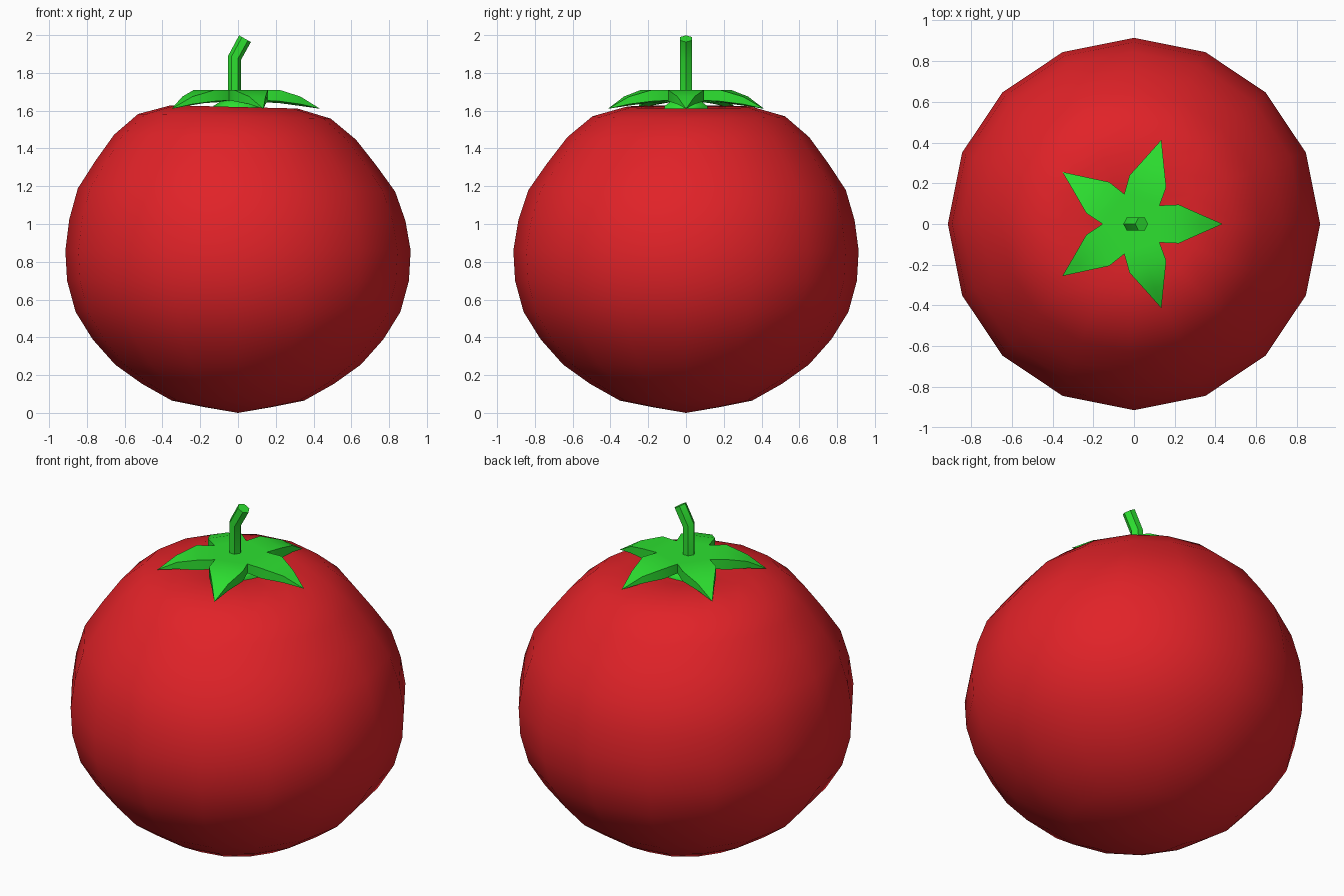
import bpy, bmesh, math
from mathutils import Vector, Matrix

if "Cube" in bpy.data.objects:
    bpy.data.objects.remove(bpy.data.objects["Cube"])


def material(name, color):
    m = bpy.data.materials.new(name)
    m.diffuse_color = color
    m.use_nodes = True
    m.node_tree.nodes["Principled BSDF"].inputs["Base Color"].default_value = m.diffuse_color
    return m


def finish(bm, name, mat, angle):
    bmesh.ops.remove_doubles(bm, verts=bm.verts, dist=1e-5)
    bmesh.ops.recalc_face_normals(bm, faces=bm.faces)
    me = bpy.data.meshes.new(name)
    bm.to_mesh(me)
    bm.free()
    me.materials.append(mat)
    for p in me.polygons:
        p.use_smooth = True
    me.set_sharp_from_angle(angle=math.radians(angle))
    ob = bpy.data.objects.new(name, me)
    bpy.context.collection.objects.link(ob)
    return ob


def loft(bm, rings, cap=True):
    rows = [[bm.verts.new(p) for p in ring] for ring in rings]
    n = len(rows[0])
    for a, b in zip(rows, rows[1:]):
        for i in range(n):
            j = (i + 1) % n
            bm.faces.new((a[i], a[j], b[j], b[i]))
    if cap:
        bm.faces.new(rows[0])
        bm.faces.new(rows[-1])


red = material("red_skin", (0.75, 0.016, 0.021, 1))
green = material("leaf_green", (0.026, 0.75, 0.03, 1))

# Fruit: 16-sided lathe with a shallow dimple on top, leaning slightly
profile = [(0.175, 0.03), (0.35, 0.065), (0.51, 0.155), (0.65, 0.255),
           (0.77, 0.39), (0.86, 0.535), (0.905, 0.70), (0.914, 0.86),
           (0.89, 1.02), (0.84, 1.18), (0.745, 1.32), (0.64, 1.46),
           (0.51, 1.57), (0.335, 1.62), (0.17, 1.605)]
SEG = 16
bm = bmesh.new()
rings = []
for r, z in profile:
    lean = max(0, z - 0.9) / 0.7
    rings.append([(r * math.cos(2 * math.pi * i / SEG) - 0.02 * lean,
                   r * math.sin(2 * math.pi * i / SEG) + 0.015 * lean,
                   z - 0.025 * lean * r * math.cos(2 * math.pi * i / SEG))
                  for i in range(SEG)])
loft(bm, rings, cap=False)
bm.verts.ensure_lookup_table()
for start, z in ((0, 0.0), (SEG * (len(profile) - 1), 1.585)):
    pole = bm.verts.new((0, 0, z))
    bm.verts.ensure_lookup_table()
    for i in range(SEG):
        bm.faces.new((bm.verts[start + i],
                      bm.verts[start + (i + 1) % SEG], pole))
finish(bm, "fruit", red, 60)

# Leaf star: five pointed leaves drooping at the tips
bm = bmesh.new()
nx, ny = 0.155 * math.cos(math.pi / 5), 0.155 * math.sin(math.pi / 5)
rows = [(nx, ny, 1.71, 1.655), (0.22, 0.095, 1.71, 1.65),
        (0.33, 0.046, 1.675, 1.635)]
for k in range(5):
    rot = Matrix.Rotation(2 * math.pi * k / 5, 3, 'Z')

    def vert(x, y, z):
        return bm.verts.new(rot @ Vector((x, y, z)))
    tip = vert(0.435, 0, 1.61)
    for level in (2, 3):
        prev = None
        drop = 0 if level == 2 else 0.01
        for row in rows:
            x, y, z = row[0], row[1], row[level]
            cur = [vert(x, -y, z), vert(x, 0, z - drop), vert(x, y, z)]
            if prev is None:
                mid = vert(0, 0, z)
                for i in (0, 1):
                    bm.faces.new((mid, cur[i], cur[i + 1]))
            else:
                for i in (0, 1):
                    bm.faces.new((prev[i], cur[i], cur[i + 1], prev[i + 1]))
            prev = cur
        for i in (0, 1):
            bm.faces.new((prev[i], tip, prev[i + 1]))
    # leaf edges
    for s in (-1, 1):
        for a, b in zip(rows, rows[1:]):
            bm.faces.new([vert(a[0], s * a[1], a[2]), vert(b[0], s * b[1], b[2]),
                          vert(b[0], s * b[1], b[3]), vert(a[0], s * a[1], a[3])])
        a = rows[-1]
        bm.faces.new([vert(a[0], s * a[1], a[2]), tip, vert(a[0], s * a[1], a[3])])
finish(bm, "leaf_star", green, 50)


# Hexagonal rings for the stem parts
def hexagon(cx, z, r, tilt=0):
    rot = Matrix.Rotation(tilt, 3, 'Y')
    return [Vector((cx, 0, z)) + rot @ Vector((r * math.cos(i * math.pi / 3),
            r * math.sin(i * math.pi / 3), 0)) for i in range(6)]


# Stem with a bent tip
bm = bmesh.new()
loft(bm, [hexagon(-0.018, 1.60, 0.035), hexagon(-0.018, 1.88, 0.036, 0.26),
          hexagon(0.037, 1.981, 0.036, 0.52)])
finish(bm, "stem", green, 40)

# Small base under the leaves
bm = bmesh.new()
loft(bm, [hexagon(0, 1.59, 0.14), hexagon(0, 1.625, 0.13), hexagon(0, 1.67, 0.06)])
finish(bm, "leaf_base", green, 40)
